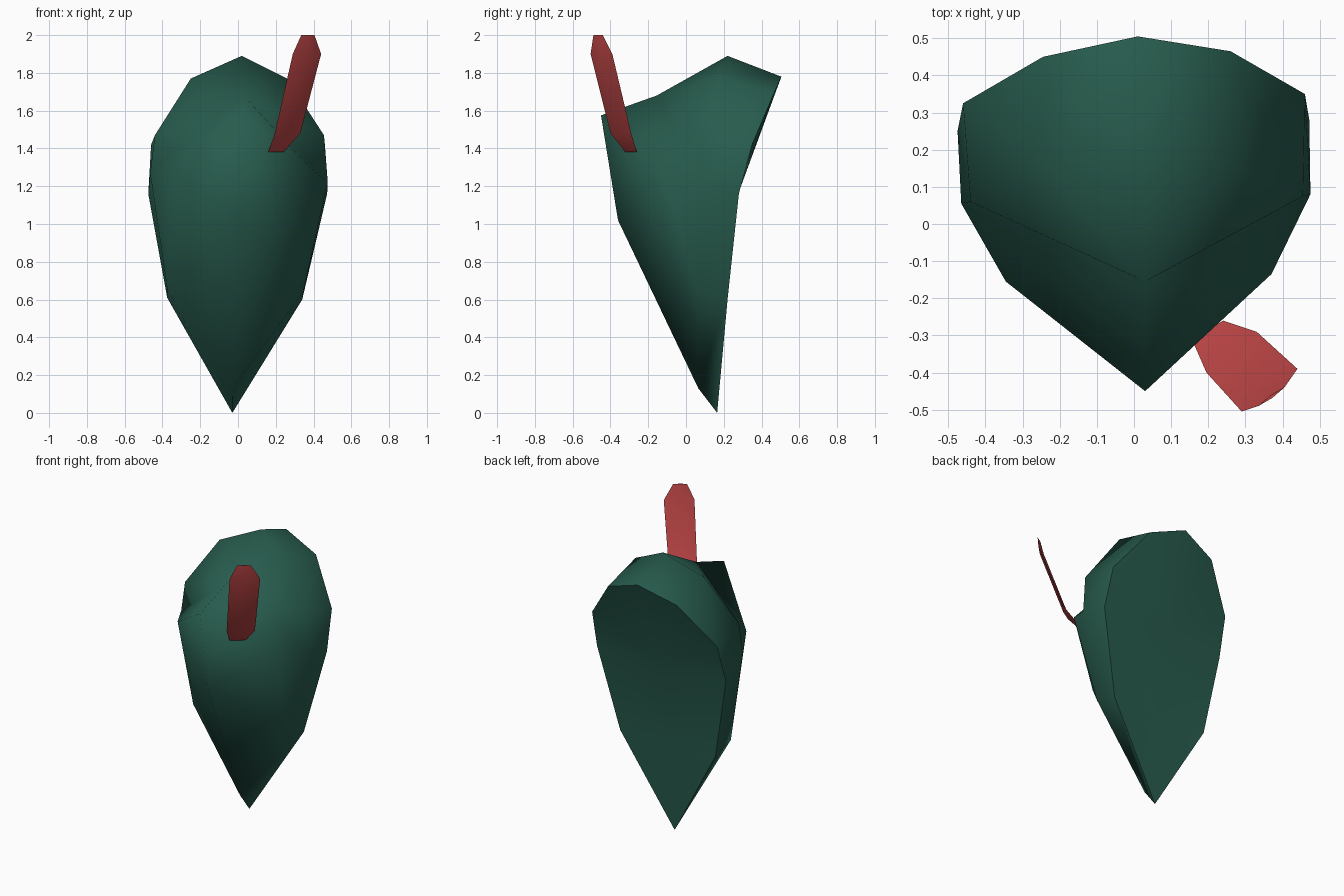
import bpy, bmesh, math

if "Cube" in bpy.data.objects:
    bpy.data.objects.remove(bpy.data.objects["Cube"])


def material(name, rgb):
    m = bpy.data.materials.new(name)
    m.diffuse_color = (*rgb, 1)
    m.use_nodes = True
    m.node_tree.nodes["Principled BSDF"].inputs["Base Color"].default_value = m.diffuse_color
    return m


def build(name, verts, faces, mat, angle):
    bm = bmesh.new()
    vs = [bm.verts.new(v) for v in verts]
    for f in faces:
        bm.faces.new([vs[i] for i in f])
    bmesh.ops.recalc_face_normals(bm, faces=bm.faces)
    mesh = bpy.data.meshes.new(name)
    bm.to_mesh(mesh)
    bm.free()
    mesh.materials.append(mat)
    ob = bpy.data.objects.new(name, mesh)
    bpy.context.collection.objects.link(ob)
    bpy.ops.object.select_all(action='DESELECT')
    ob.select_set(True)
    bpy.context.view_layer.objects.active = ob
    bpy.ops.object.shade_smooth_by_angle(angle=math.radians(angle))
    return ob


green = material("dark green felt", (0.021, 0.107, 0.076))
red = material("feather red", (0.51, 0.06, 0.06))

# Hat: opening rim (back) and turned-up brim edge (front), clockwise from the top
rim = [(.01, .505, 1.78), (.26, .465, 1.69), (.46, .35, 1.42), (.472, .28, 1.16), (.34, .22, .6),
       (-.03, .165, 0),
       (-.375, .22, .61), (-.475, .25, 1.16), (-.46, .325, 1.42), (-.245, .45, 1.69)]
edge = [(.02, .22, 1.89), (.26, .17, 1.77), (.455, .075, 1.47), (.475, .08, 1.22), (.345, .06, .64),
        (-.03, .065, .13),
        (-.375, .055, .66), (-.465, .055, 1.27), (-.44, .06, 1.47), (-.25, .16, 1.77)]
n = len(rim)
# Crown ridge, prow, keel, the two side corners, then two points across the opening
crown = [(.03, -.155, 1.68), (.03, -.45, 1.575), (.03, -.36, 1.02),
         (.37, -.135, 1.31), (-.345, -.155, 1.31),
         (-.01, .21, .6), (0, .28, 1.17)]
ridge, prow, keel, right, left, low, high = range(2 * n, 2 * n + 7)

faces = [(i, (i + 1) % n, n + (i + 1) % n, n + i) for i in range(n)]
# folded brim meeting the crown ridge
faces += [(n + i, n + (i + 1) % n, ridge) for i in (7, 8, 9, 0, 1, 2)]
# crown sides, mirrored around the keel
for side, up, dn in ((right, n + 3, n + 4), (left, n + 7, n + 6)):
    faces += [(ridge, prow, side), (ridge, side, up), (prow, keel, side),
              (keel, n + 5, dn), (keel, dn, side), (side, dn, up)]
# nearly flat opening
faces += [(i, (i + 1) % n, high) for i in (7, 8, 9, 0, 1, 2)]
faces += [(3, 4, low), (4, 5, low), (5, 6, low), (6, 7, low), (3, low, high), (7, high, low)]
build("hat", rim + edge + crown, faces, green, 88)

# Feather: thin lens-shaped strip, rows of left and right edge points
rows = [((.16, -.32, 1.38), (.24, -.26, 1.38)), ((.195, -.40, 1.48), (.33, -.29, 1.48)),
        ((.29, -.505, 1.9), (.44, -.39, 1.9)), ((.335, -.49, 2.0), (.405, -.44, 2.0))]
verts, faces = [], []
for r, (a, b) in enumerate(rows):
    t = .012 if r in (1, 2) else .004
    mid = [(p + q) / 2 for p, q in zip(a, b)]
    verts += [a, (mid[0] + .6 * t, mid[1] - .8 * t, mid[2]),
              b, (mid[0] - .6 * t, mid[1] + .8 * t, mid[2])]
for r in range(3):
    faces += [(4 * r + k, 4 * r + (k + 1) % 4, 4 * r + 4 + (k + 1) % 4, 4 * r + 4 + k) for k in range(4)]
faces += [(0, 1, 2, 3), (12, 13, 14, 15)]
build("feather", verts, faces, red, 35)
